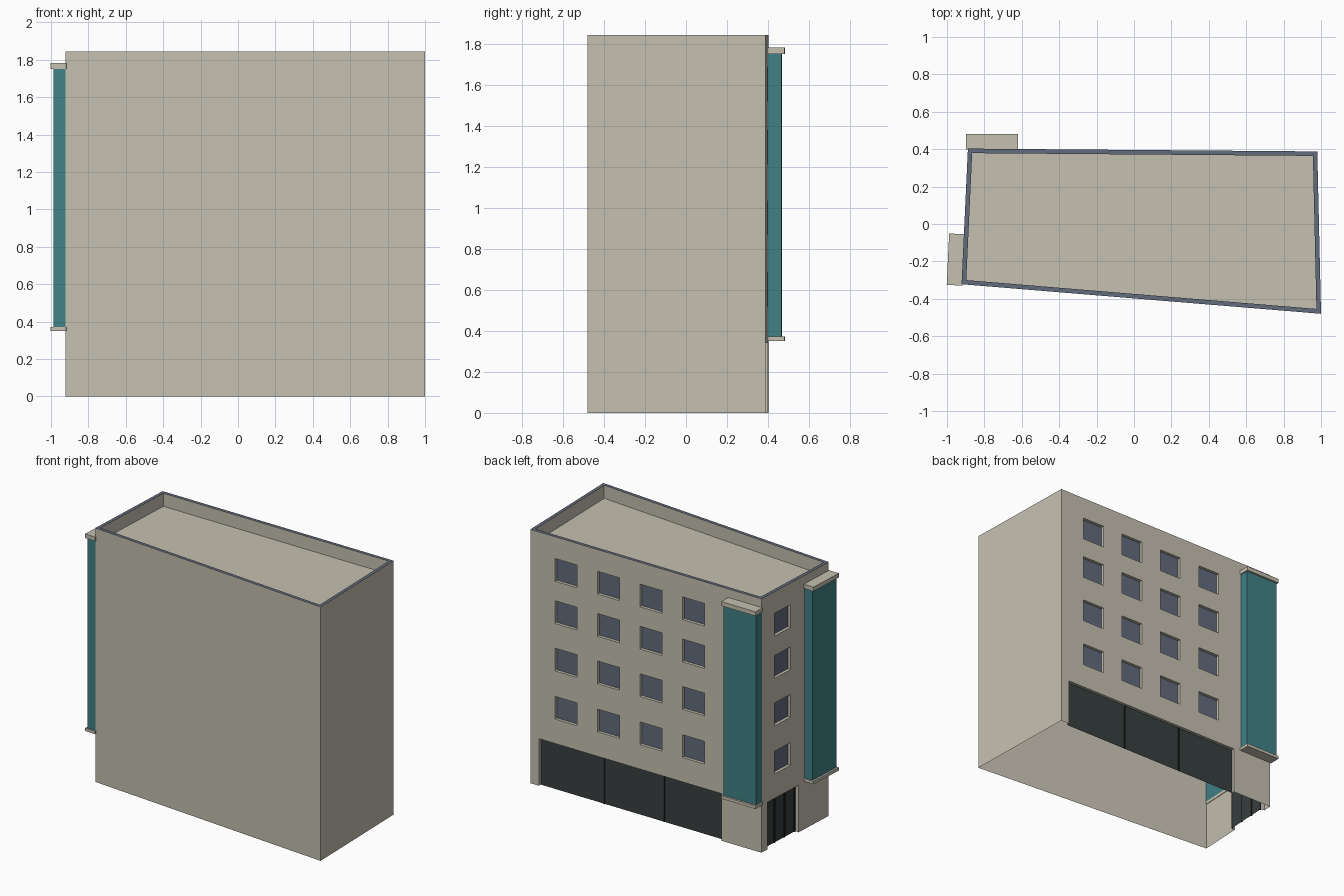
import bpy, bmesh
from mathutils import Vector

if "Cube" in bpy.data.objects:
    bpy.data.objects.remove(bpy.data.objects["Cube"])


def material(name, rgb):
    m = bpy.data.materials.new(name)
    lin = [((c / 255 + 0.055) / 1.055) ** 2.4 for c in rgb]
    m.diffuse_color = (*lin, 1)
    m.use_nodes = True
    m.node_tree.nodes["Principled BSDF"].inputs["Base Color"].default_value = m.diffuse_color
    return m


STONE = material("warm stone", (197, 192, 177))
SLATE = material("slate blue", (100, 108, 124))
TEAL = material("teal cladding", (65, 129, 134))
DARK = material("dark shop glass", (56, 63, 63))
BLACK = material("black frame", (34, 37, 37))

# Skewed four-sided footprint, counter-clockwise from above
FL, FR = Vector((-0.922, -0.322, 0)), Vector((1.0, -0.48, 0))
BR, BL = Vector((0.98, 0.388, 0)), Vector((-0.888, 0.403, 0))
CORNERS = [FL, FR, BR, BL]
HEIGHT, ROOF_Z, THICK = 1.845, 1.75, 0.024


def finish(name, bm, mat):
    bmesh.ops.remove_doubles(bm, verts=bm.verts, dist=1e-5)
    me = bpy.data.meshes.new(name)
    bm.to_mesh(me)
    bm.free()
    me.materials.append(mat)
    ob = bpy.data.objects.new(name, me)
    bpy.context.collection.objects.link(ob)
    return ob


def quad(bm, *pts):
    bm.faces.new([bm.verts.new(p) for p in pts])


class Wall:
    """Local frame of a wall: s along it, z up, d outwards."""

    def __init__(self, a, b):
        self.a, self.length = a, (b - a).length
        self.u = (b - a).normalized()
        self.n = Vector((self.u.y, -self.u.x, 0))

    def at(self, s, z, d=0.0):
        return self.a + self.u * s + self.n * d + Vector((0, 0, z))

    def box(self, name, s0, s1, z0, z1, d0, d1, mat):
        bm = bmesh.new()
        v = [bm.verts.new(self.at(s, z, d))
             for z in (z0, z1) for s, d in ((s0, d1), (s1, d1), (s1, d0), (s0, d0))]
        for f in ((0, 1, 5, 4), (1, 2, 6, 5), (2, 3, 7, 6), (3, 0, 4, 7), (4, 5, 6, 7), (3, 2, 1, 0)):
            bm.faces.new([v[i] for i in f])
        return finish(name, bm, mat)

    def build(self, name, openings=()):
        """Wall sheet with openings (s0, s1, z0, z1, depth, glass material, label)."""
        ss = sorted({0.0, self.length, *(o[0] for o in openings), *(o[1] for o in openings)})
        zs = sorted({0.0, HEIGHT, *(o[2] for o in openings), *(o[3] for o in openings)})
        bm = bmesh.new()
        for s0, s1 in zip(ss, ss[1:]):
            for z0, z1 in zip(zs, zs[1:]):
                sm, zm = (s0 + s1) / 2, (z0 + z1) / 2
                if not any(o[0] < sm < o[1] and o[2] < zm < o[3] for o in openings):
                    quad(bm, self.at(s0, z0), self.at(s1, z0), self.at(s1, z1), self.at(s0, z1))
        for s0, s1, z0, z1, depth, mat, label in openings:
            ring = [(s0, z0), (s1, z0), (s1, z1), (s0, z1)]
            # Reveals around the recess, open at ground level
            for p, q in zip(ring, ring[1:] + ring[:1]):
                if p[1] or q[1]:
                    quad(bm, self.at(*p), self.at(*q), self.at(*q, -depth), self.at(*p, -depth))
            pane = bmesh.new()
            quad(pane, *(self.at(s, z, -depth) for s, z in ring))
            finish(label, pane, mat)
        finish(name, bm, STONE)

    def bay(self, name, s0, s1):
        """Tall clad bay with a stone slab above and below."""
        self.box(name + "_cladding", s0 + 0.008, s1 - 0.008, 0.372, 1.752, -0.004, 0.065, TEAL)
        self.box(name + "_top_slab", s0, s1, 1.752, 1.783, -0.004, 0.079, STONE)
        self.box(name + "_bottom_slab", s0, s1, 0.35, 0.372, -0.004, 0.079, STONE)


front, right, back, left = (Wall(CORNERS[i], CORNERS[(i + 1) % 4]) for i in range(4))
ROWS = [0.52, 0.87, 1.215, 1.522]
WIN_H = 0.165

# Blank party walls
front.build("front_wall")
right.build("right_wall")

# Back facade: four by four windows above a long shopfront
shop = (0.069, 1.545, 0.0, 0.342, 0.022, DARK, "shopfront_glass")
back.build("back_wall", [shop] + [
    (0.198 + 0.344 * i, 0.376 + 0.344 * i, z, z + WIN_H, 0.022, SLATE, "back_window")
    for z in ROWS for i in range(4)])
for s in (0.585, 1.069):
    back.box("shopfront_mullion", s - 0.005, s + 0.005, 0, 0.342, -0.024, -0.016, BLACK)

# Left facade: one window column above the entrance
door = (0.065, 0.402, 0.0, 0.342, 0.03, DARK, "entrance_glass")
left.build("left_wall", [door] + [
    (0.141, 0.316, z, z + WIN_H, 0.022, SLATE, "left_window") for z in ROWS])
for s in (0.072, 0.175, 0.285, 0.394):
    left.box("entrance_mullion", s - 0.006, s + 0.006, 0, 0.342, -0.032, -0.024, BLACK)

# Projecting bays beside the corners
back.bay("back_bay", 1.6, 1.878)
left.bay("left_bay", 0.458, 0.733)

# Parapet: inner corners lie on the wall lines offset inwards
walls = [front, right, back, left]
inner = []
for i in range(4):
    w0, w1 = walls[i - 1], walls[i]
    inner.append(CORNERS[i] - (w0.n + w1.n) * THICK / (1 + w0.n.dot(w1.n)))
up, roof_up = Vector((0, 0, HEIGHT)), Vector((0, 0, ROOF_Z))
coping, lining = bmesh.new(), bmesh.new()
for i in range(4):
    j = (i + 1) % 4
    quad(coping, CORNERS[i] + up, CORNERS[j] + up, inner[j] + up, inner[i] + up)
    quad(lining, inner[j] + roof_up, inner[i] + roof_up, inner[i] + up, inner[j] + up)
quad(lining, *(p + roof_up for p in inner))
finish("parapet_coping", coping, SLATE)
finish("roof_and_parapet_lining", lining, STONE)
